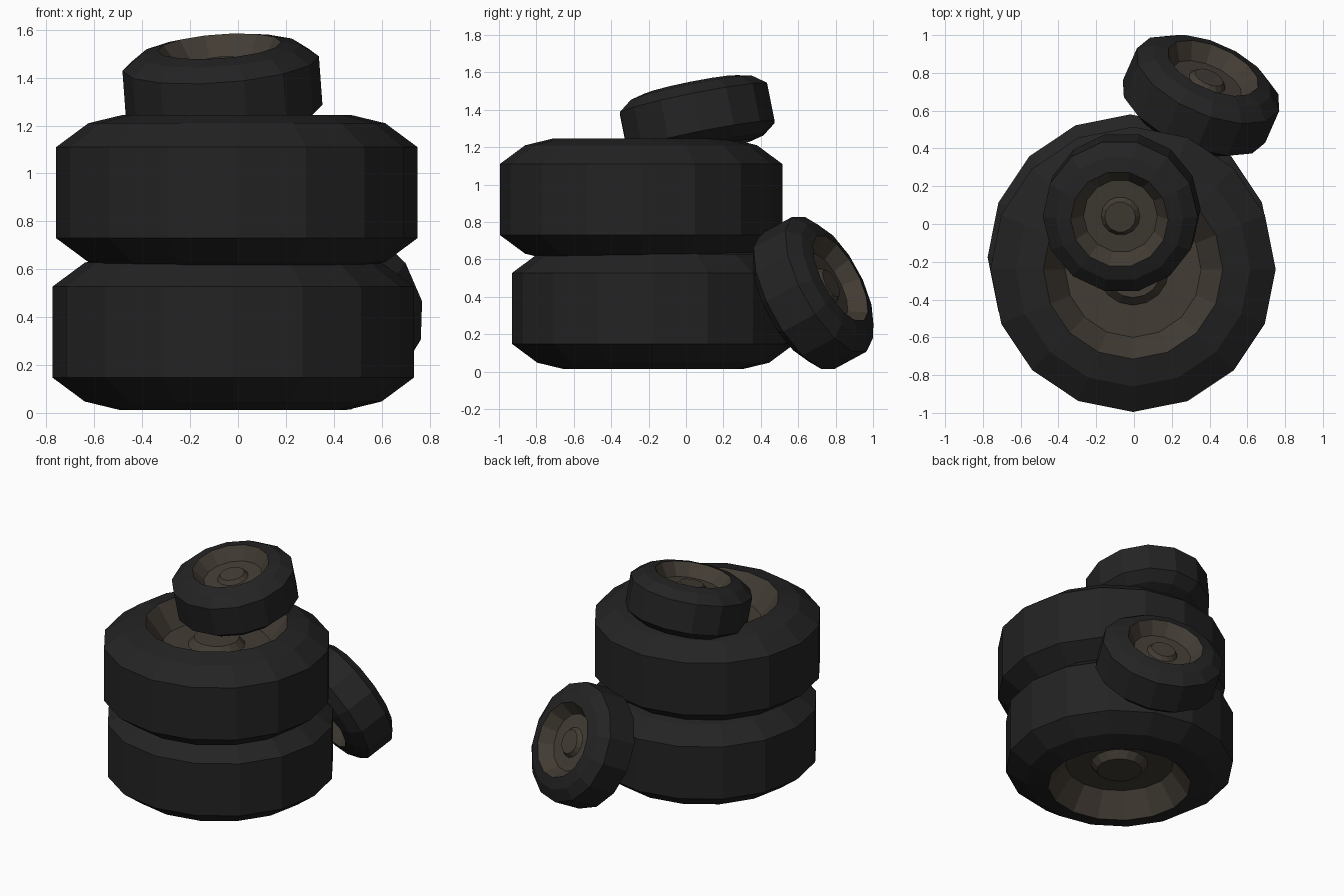
import bpy, bmesh, math
from mathutils import Matrix

if "Cube" in bpy.data.objects:
    bpy.data.objects.remove(bpy.data.objects["Cube"])


def material(name, rgb):
    m = bpy.data.materials.new(name)
    m.diffuse_color = (*rgb, 1)
    m.use_nodes = True
    m.node_tree.nodes["Principled BSDF"].inputs["Base Color"].default_value = m.diffuse_color
    return m


rubber = material("black rubber", (0.017, 0.017, 0.017))
metal = material("dull brown metal", (0.056, 0.046, 0.035))

# Half profiles (radius, height), mirrored to the lower side
TREAD = [(0.475, 0.325), (0.62, 0.29), (0.755, 0.19)]
HUB = [(0.15, 0.215), (0.19, 0.165), (0.36, 0.165), (0.475, 0.325)]


def lathe(bm, profile, sides, mat, flip=False):
    """Revolve a profile around z, with fan caps left to the caller."""
    rings = [[bm.verts.new((r * math.cos(2 * math.pi * i / sides),
                            r * math.sin(2 * math.pi * i / sides), z))
              for i in range(sides)] for r, z in profile]
    for a, b in zip(rings, rings[1:]):
        for i in range(sides):
            j = (i + 1) % sides
            bm.faces.new((a[i], b[i], b[j], a[j])).material_index = mat
    return rings


def wheel(name, location, rotation, scale=1.0, sides=16):
    bm = bmesh.new()
    # rubber tread and sidewalls
    lathe(bm, TREAD + [(r, -z) for r, z in reversed(TREAD)], sides, 0)
    # dished rim with raised hub on both sides
    for s in (1, -1):
        rings = lathe(bm, [(r, s * z) for r, z in HUB], sides, 1)
        bm.faces.new(rings[0]).material_index = 1
    bmesh.ops.remove_doubles(bm, verts=bm.verts, dist=1e-5)
    bmesh.ops.recalc_face_normals(bm, faces=bm.faces)
    bmesh.ops.transform(bm, matrix=Matrix.Scale(scale, 4), verts=bm.verts)
    me = bpy.data.meshes.new(name)
    bm.to_mesh(me)
    bm.free()
    me.materials.append(rubber)
    me.materials.append(metal)
    ob = bpy.data.objects.new(name, me)
    ob.location = location
    ob.rotation_euler = [math.radians(a) for a in rotation]
    bpy.context.collection.objects.link(ob)
    return ob


# Two large stacked wheels
wheel("bottom_large_wheel", (-0.02, -0.175, 0.3375), (0, 0, 0))
wheel("upper_large_wheel", (-0.005, -0.24, 0.92), (0, 0, 0))
# Small wheel resting tilted on top
wheel("top_small_wheel", (-0.065, 0.06, 1.358), (11.3, -4.2, 0), 0.545, 14)
# Small wheel leaning against the back
wheel("leaning_small_wheel", (0.355, 0.68, 0.42), (-63.6, 0, -23.7), 0.545, 14)
